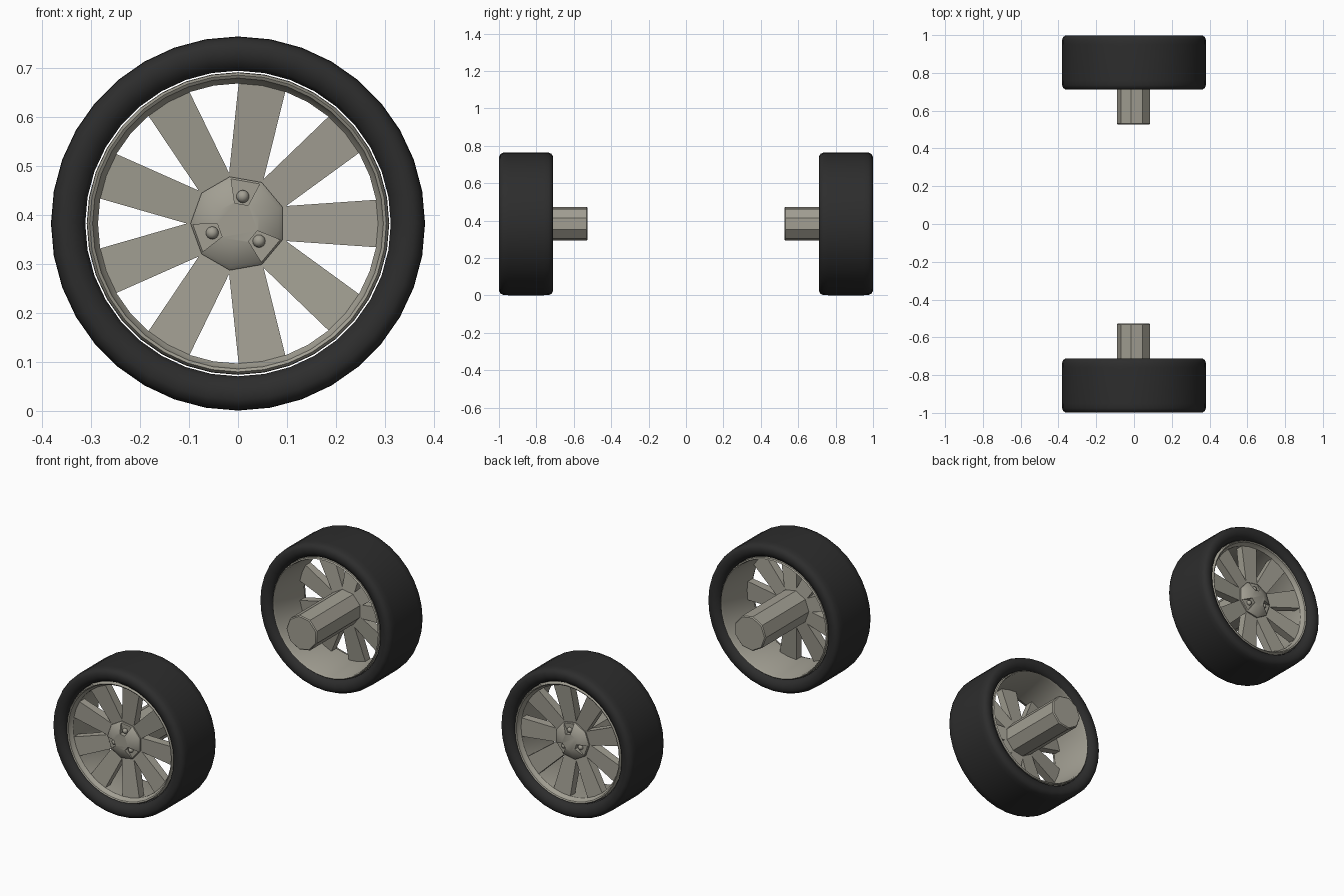
import bpy, bmesh
from math import sin, cos, pi, radians
from mathutils import Matrix, Vector

if "Cube" in bpy.data.objects:
    bpy.data.objects.remove(bpy.data.objects["Cube"])

ZC = 0.383          # wheel centre height
SPOKES = 9


def material(name, col):
    m = bpy.data.materials.new(name)
    m.diffuse_color = (*col, 1)
    m.use_nodes = True
    m.node_tree.nodes["Principled BSDF"].inputs["Base Color"].default_value = m.diffuse_color
    return m


RUBBER = material("rubber", (0.026, 0.026, 0.026))
METAL = material("metal", (0.36, 0.345, 0.29))


def point(r, a, y, side=0.0):
    """Polar wheel coordinates to world; side is the offset across the radius."""
    return Vector((r * cos(a) - side * sin(a), y, ZC + r * sin(a) + side * cos(a)))


def finish(name, bm, mat, smooth=35, cutter=None):
    bmesh.ops.recalc_face_normals(bm, faces=bm.faces)
    me = bpy.data.meshes.new(name)
    bm.to_mesh(me)
    bm.free()
    ob = bpy.data.objects.new(name, me)
    bpy.context.collection.objects.link(ob)
    if mat:
        me.materials.append(mat)
    if smooth:
        bpy.ops.object.select_all(action='DESELECT')
        ob.select_set(True)
        bpy.context.view_layer.objects.active = ob
        bpy.ops.object.shade_smooth_by_angle(angle=radians(smooth))
    if cutter:
        mod = ob.modifiers.new("pockets", 'BOOLEAN')
        mod.operation = 'DIFFERENCE'
        mod.solver = 'EXACT'
        mod.object = cutter
    if mat:
        mir = ob.modifiers.new("other_wheel", 'MIRROR')
        mir.use_axis = (False, True, False)
        mir.use_mirror_merge = False
    return ob


def lathe(profile, n, start=0.0, closed=True):
    """Spin (radius, y) points around the axle; open profiles get end caps."""
    bm = bmesh.new()
    rings = [[bm.verts.new(point(r, start + 2 * pi * i / n, y)) for i in range(n)]
             for r, y in profile]
    pairs = list(zip(rings, rings[1:]))
    if closed:
        pairs.append((rings[-1], rings[0]))
    for a, b in pairs:
        for i in range(n):
            j = (i + 1) % n
            bm.faces.new((a[i], a[j], b[j], b[i]))
    if not closed:
        bm.faces.new(rings[0])
        bm.faces.new(rings[-1])
    return bm


def wedge(bm, a, inner, outer):
    """Tapered block along a radius; ends are (r, half width, front y, back y)."""
    ends = []
    for r, w, yf, yb in (inner, outer):
        ends.append([bm.verts.new(point(r, a, y, s))
                     for y, s in ((yf, -w), (yf, w), (yb, w), (yb, -w))])
    p, q = ends
    bm.faces.new(p)
    bm.faces.new(q)
    for i in range(4):
        j = (i + 1) % 4
        bm.faces.new((p[i], p[j], q[j], q[i]))


# Tire with rounded shoulders
tire = [(0.312, -0.972), (0.320, -0.988), (0.340, -0.998), (0.360, -0.999),
        (0.374, -0.991), (0.381, -0.975), (0.382, -0.95), (0.382, -0.76),
        (0.381, -0.735), (0.374, -0.719), (0.360, -0.711), (0.340, -0.712),
        (0.320, -0.722), (0.312, -0.738)]
finish("tire", lathe(tire, 36, pi / 2), RUBBER, 40)

# Rim barrel with a front lip, widening towards the back
rim = [(0.309, -0.960), (0.308, -0.974), (0.303, -0.982), (0.297, -0.978),
       (0.294, -0.966), (0.286, -0.955), (0.286, -0.925), (0.299, -0.735),
       (0.304, -0.722), (0.309, -0.728), (0.309, -0.75)]
finish("rim", lathe(rim, 36, pi / 2), METAL, 35)

# Flat spokes dished towards the hub
bm = bmesh.new()
for k in range(SPOKES):
    wedge(bm, 2 * pi * k / SPOKES, (0.080, 0.0345, -0.932, -0.885),
          (0.290, 0.049, -0.955, -0.915))
finish("spokes", bm, METAL, 0)

# Bolt pocket cutter
bolt_angles = [radians(a) for a in (80, 200, 320)]
bm = bmesh.new()
for a in bolt_angles:
    wedge(bm, a, (0.040, 0.014, -1.0, -0.944), (0.088, 0.030, -1.0, -0.944))
cutter = finish("pocket_cutter", bm, None, 0)
cutter.hide_render = True
cutter.hide_viewport = True

# Nine-sided hub and axle stub
hub = [(0.086, -0.526), (0.091, -0.531), (0.091, -0.925), (0.097, -0.930),
       (0.097, -0.940), (0.088, -0.949), (0.045, -0.966)]
finish("hub_axle", lathe(hub, SPOKES, radians(20), closed=False), METAL, 30, cutter)

# Domed bolts
bm = bmesh.new()
for a in bolt_angles:
    bmesh.ops.create_uvsphere(bm, u_segments=12, v_segments=8, radius=0.013,
                              matrix=Matrix.Translation(point(0.056, a, -0.946)))
finish("bolts", bm, METAL, 60)
